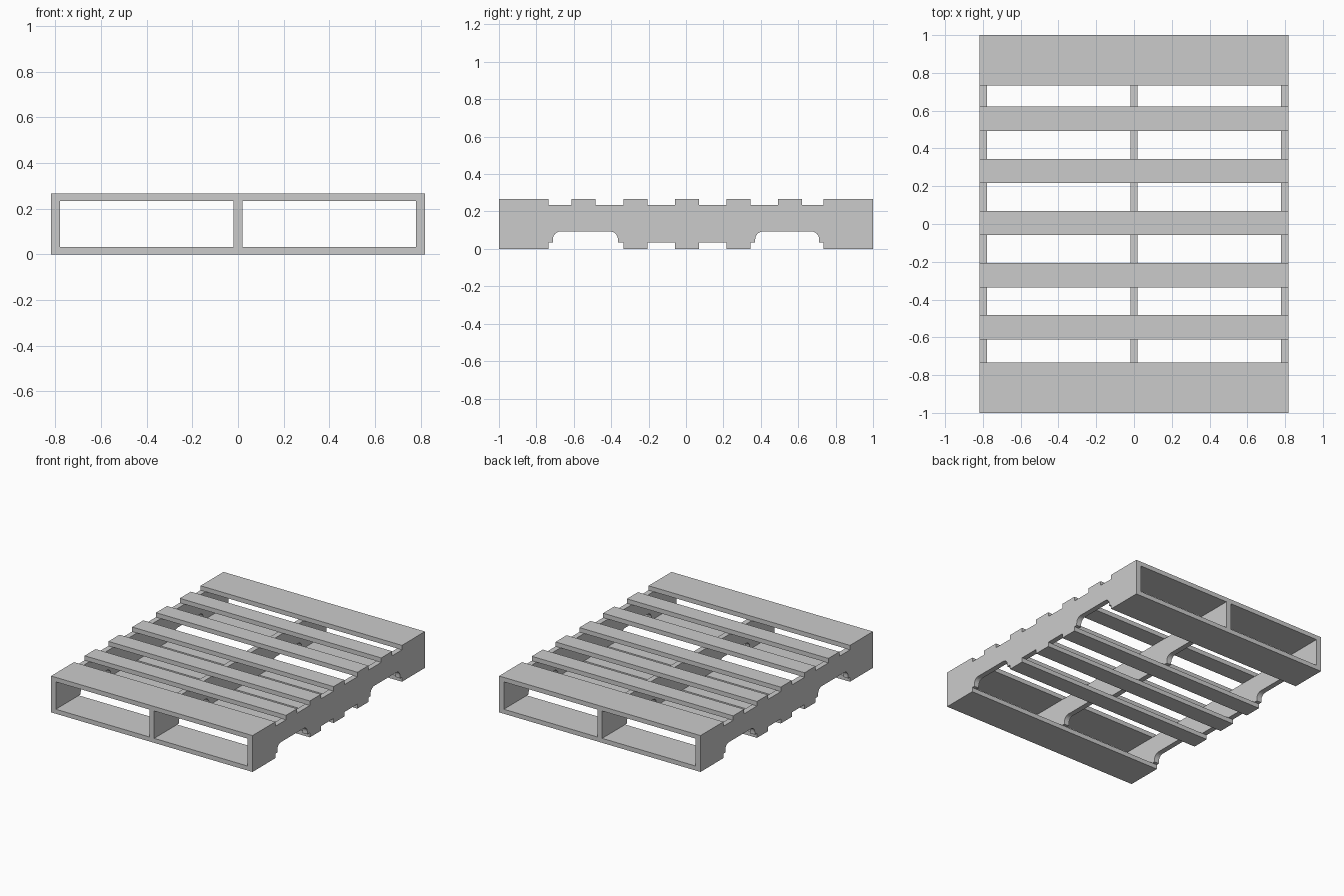
import bpy, bmesh
from math import sin, cos, pi

if "Cube" in bpy.data.objects:
    bpy.data.objects.remove(bpy.data.objects["Cube"])

HALF_X, H, T = 0.818, 0.267, 0.033     # half width, total height, board thickness
STRINGER_W = 0.039


def add_mesh(name, bm):
    bmesh.ops.recalc_face_normals(bm, faces=bm.faces)
    me = bpy.data.meshes.new(name)
    bm.to_mesh(me)
    bm.free()
    ob = bpy.data.objects.new(name, me)
    bpy.context.collection.objects.link(ob)
    return ob


def board(name, y0, y1, z0):
    bm = bmesh.new()
    bmesh.ops.create_cube(bm, size=1)
    for v in bm.verts:
        v.co = (v.co.x * 2 * HALF_X,
                (y0 + y1) / 2 + v.co.y * (y1 - y0),
                z0 + (v.co.z + 0.5) * T)
    return add_mesh(name, bm)


def notch(y0, y1, top=0.093, r=0.042, n=6):
    """Fork notch outline with rounded upper corners."""
    pts = [(y0, T)]
    for i in range(n + 1):
        a = pi - i * pi / 2 / n
        pts.append((y0 + r + r * cos(a), top - r + r * sin(a)))
    for i in range(n + 1):
        a = pi / 2 - i * pi / 2 / n
        pts.append((y1 - r + r * cos(a), top - r + r * sin(a)))
    return pts + [(y1, T)]


def stringer(name, x):
    profile = [(-1, H - T), (-1, T)] + notch(-0.712, -0.364) + notch(0.37, 0.712) \
        + [(1, T), (1, H - T)]
    bm = bmesh.new()
    face = bm.faces.new([bm.verts.new((x - STRINGER_W / 2, y, z)) for y, z in profile])
    ext = bmesh.ops.extrude_face_region(bm, geom=[face], use_keep_orig=True)
    verts = [g for g in ext["geom"] if isinstance(g, bmesh.types.BMVert)]
    bmesh.ops.translate(bm, verts=verts, vec=(STRINGER_W, 0, 0))
    return add_mesh(name, bm)


# Three notched stringers
edge = HALF_X - STRINGER_W / 2
for label, x in (("left", -edge), ("centre", 0), ("right", edge)):
    stringer(label + "_stringer", x)

# Wide end boards, top and bottom
for deck, z in (("top", H - T), ("bottom", 0)):
    board(deck + "_front_end_board", -1, -0.734, z)
    board(deck + "_back_end_board", 0.734, 1, z)

# Narrow deck boards: five on top, three below
for deck, z, span in (("top", H - T, 2), ("bottom", 0, 1)):
    for i in range(-span, span + 1):
        c = 0.005 + 0.276 * i
        board(f"{deck}_slat_{i + span + 1}", c - 0.064, c + 0.064, z)
